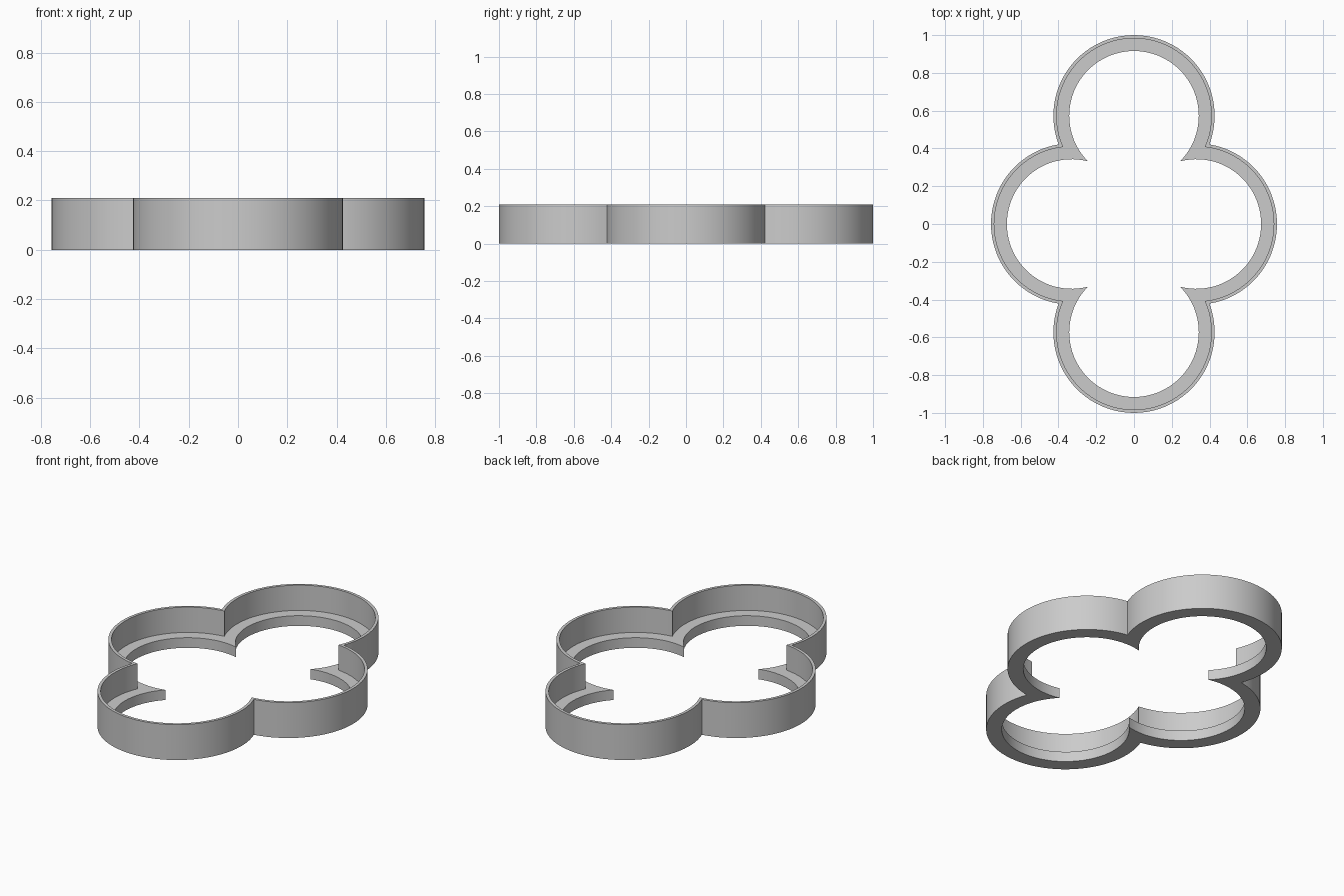
import bpy, bmesh, math
from mathutils import Vector

cube = bpy.data.objects.get("Cube")
if cube:
    bpy.data.objects.remove(cube, do_unlink=True)

# Main dimensions of the four-lobed tray ring
SIDE, END = 0.33, 0.573          # lobe centre offsets along x and y
OUTER, WALL, LIP = 0.427, 0.41, 0.343   # radii of outside, wall inside, lip inside
HEIGHT, LEDGE = 0.21, 0.06
STEPS = 48


def outline(radius):
    """Closed outline of four overlapping circles, counter-clockwise."""
    centre_gap = math.hypot(SIDE, END)
    half_chord = math.sqrt(radius ** 2 - (centre_gap / 2) ** 2)
    cusp = Vector((SIDE, END)) / 2 + Vector((END, SIDE)) / centre_gap * half_chord
    side_half = math.atan2(cusp.y, cusp.x - SIDE)
    end_half = math.atan2(cusp.x, cusp.y - END)
    points = []
    for lobe in range(4):
        facing = lobe * math.pi / 2
        distance, half = (END, end_half) if lobe % 2 else (SIDE, side_half)
        centre = Vector((math.cos(facing), math.sin(facing))) * distance
        for i in range(STEPS):
            a = facing - half + 2 * half * i / STEPS
            points.append(centre + Vector((math.cos(a), math.sin(a))) * radius)
    return points


# Cross-section: outside wall, rim, inside wall, ledge, lip, underside
section = [(OUTER, 0), (OUTER, HEIGHT), (WALL, HEIGHT),
           (WALL, LEDGE), (LIP, LEDGE), (LIP, 0)]

bm = bmesh.new()
rings = [[bm.verts.new((p.x, p.y, z)) for p in outline(r)] for r, z in section]
for k, ring in enumerate(rings):
    following = rings[(k + 1) % len(rings)]
    for i in range(len(ring)):
        j = (i + 1) % len(ring)
        bm.faces.new((ring[i], ring[j], following[j], following[i]))
bmesh.ops.recalc_face_normals(bm, faces=bm.faces)

mesh = bpy.data.meshes.new("four_lobed_ring")
bm.to_mesh(mesh)
bm.free()
ring_object = bpy.data.objects.new("four_lobed_ring", mesh)
bpy.context.collection.objects.link(ring_object)

# Plain grey material
grey = bpy.data.materials.new("light_grey")
grey.use_nodes = True
colour = (0.6, 0.6, 0.6, 1)
grey.diffuse_color = colour
grey.node_tree.nodes["Principled BSDF"].inputs["Base Color"].default_value = colour
mesh.materials.append(grey)

# Smooth lobes with sharp rims and cusps
bpy.ops.object.select_all(action='DESELECT')
ring_object.select_set(True)
bpy.context.view_layer.objects.active = ring_object
bpy.ops.object.shade_smooth_by_angle(angle=math.radians(30))
